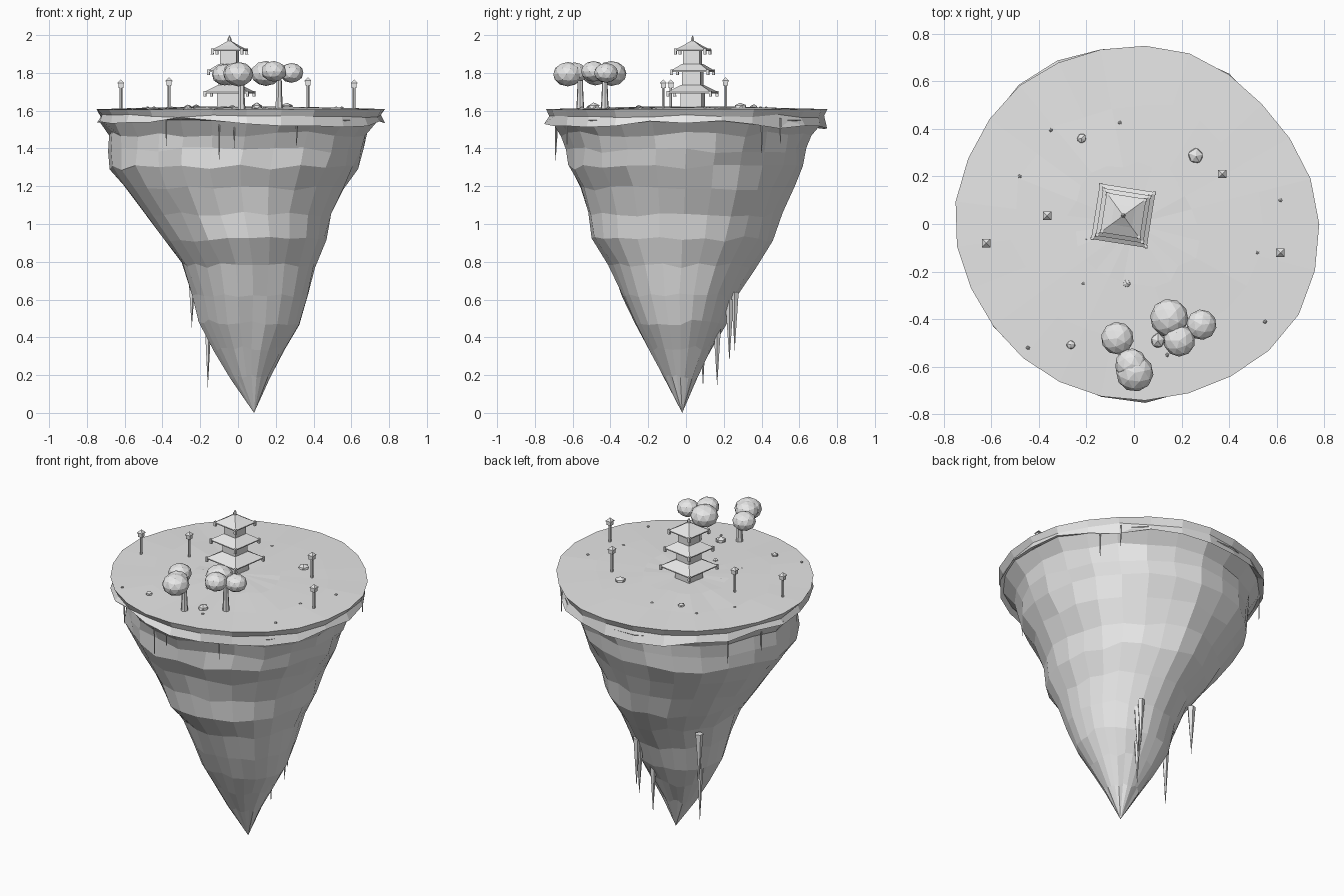
import bpy, bmesh, math, random
from mathutils import Vector, Matrix

if "Cube" in bpy.data.objects:
    bpy.data.objects.remove(bpy.data.objects["Cube"])

random.seed(4)
stone = bpy.data.materials.new("plain grey")
stone.diffuse_color = (0.8, 0.8, 0.8, 1)
stone.use_nodes = True
stone.node_tree.nodes["Principled BSDF"].inputs["Base Color"].default_value = stone.diffuse_color
SEG = 25


def finish(name, bm):
    bmesh.ops.recalc_face_normals(bm, faces=bm.faces)
    me = bpy.data.meshes.new(name)
    bm.to_mesh(me)
    bm.free()
    me.materials.append(stone)
    ob = bpy.data.objects.new(name, me)
    bpy.context.collection.objects.link(ob)
    return ob


def loft(bm, rings, end=None, cap=True):
    """Skin a list of point rings, closing the far end with a face or a fan."""
    loops = [[bm.verts.new(p) for p in r] for r in rings]
    n = len(loops[0])
    for a, b in zip(loops, loops[1:]):
        for i in range(n):
            bm.faces.new((a[i], a[(i + 1) % n], b[(i + 1) % n], b[i]))
    if cap:
        bm.faces.new(loops[0])
    if end is None:
        bm.faces.new(loops[-1])
    else:
        v = bm.verts.new(end)
        for i in range(n):
            bm.faces.new((loops[-1][i], loops[-1][(i + 1) % n], v))


def circle(cx, cy, z, r, n, rot=0.0):
    return [(cx + r * math.cos(rot + math.tau * i / n),
             cy + r * math.sin(rot + math.tau * i / n), z) for i in range(n)]


def turned(bm, x, y, profile, n=4, rot=math.pi / 4, tip=None):
    """Stack of (z, radius) rings about a vertical axis."""
    loft(bm, [circle(x, y, z, r, n, rot) for z, r in profile],
         end=None if tip is None else (x, y, tip))


def ball(bm, x, y, z, r, squash=1.0, sub=2, jitter=0.0):
    made = bmesh.ops.create_icosphere(bm, subdivisions=sub, radius=r)
    spin = Matrix.Rotation(random.uniform(0, 6), 3, 'Z')
    for v in made["verts"]:
        p = spin @ v.co * (1 + random.uniform(-jitter, jitter))
        v.co = Vector((x + p.x, y + p.y, z + p.z * squash))


def around(values, a):
    """Interpolate evenly spaced values around the full turn."""
    t = a / math.tau * len(values)
    i = int(t)
    f = t - i
    return values[i % len(values)] * (1 - f) + values[(i + 1) % len(values)] * f


# Hanging rock body: z, x min, x max, y min, y max
levels = [(1.55, -.75, .755, -.72, .725), (1.475, -.70, .685, -.655, .65),
          (1.39, -.69, .66, -.63, .63), (1.30, -.69, .63, -.63, .62),
          (1.19, -.61, .57, -.57, .56), (1.05, -.50, .50, -.52, .50),
          (.92, -.41, .47, -.50, .46), (.78, -.30, .41, -.41, .36),
          (.62, -.25, .37, -.34, .27), (.48, -.21, .33, -.27, .21),
          (.34, -.13, .25, -.20, .14), (.19, -.04, .17, -.12, .06)]
lean = [1, .985, 1, .985, 1, .92, 1, 1.02]
bm = bmesh.new()
rings = []
bumps = [random.uniform(-.015, .015) for _ in range(SEG)]
for z, x0, x1, y0, y1 in levels:
    ring = []
    for i in range(SEG):
        a = math.tau * i / SEG
        k = 1 + bumps[i] + random.uniform(-.02, .02)
        k *= 1 + (around(lean, a) - 1) * min(1, z / 1.1)
        ring.append(((x0 + x1) / 2 + (x1 - x0) / 2 * k * math.cos(a),
                     (y0 + y1) / 2 + (y1 - y0) / 2 * k * math.sin(a),
                     z + random.uniform(-.015, .015) * (z < 1.5)))
    rings.append(ring)
loft(bm, rings, end=(.085, -.02, 0), cap=False)
finish("rock_body", bm)

# Ground slab: pinched edge above a ragged drooping skirt
outline = [.778, .765, .745, .735, .745, .755, .748, .745,
           .75, .757, .745, .752, .758, .74, .73, .73,
           .732, .735, .742, .745, .755, .775, .79, .785]
bm = bmesh.new()
rings = []
for r, z, rag, wob in ((.955, 1.55, 0, 0), (.995, 1.533, .035, .02),
                       (.975, 1.572, .008, .008), (1, 1.607, .002, 0),
                       (.68, 1.614, .003, .03), (.35, 1.62, .002, .03)):
    ring = []
    for i in range(SEG):
        a = math.tau * i / SEG
        k = around(outline, a) * (r + random.uniform(-wob, wob))
        ring.append((k * math.cos(a), k * math.sin(a),
                     z + random.uniform(-rag, rag)))
    rings.append(ring)
loft(bm, rings, end=(0, 0, 1.622), cap=False)
finish("ground_slab", bm)

# Rock spikes: x, y, top z, tip z, radius
bm = bmesh.new()
for x, y, z1, z0, r in ((-.16, .09, .62, .13, .028), (-.245, .22, .76, .45, .025),
                        (.115, .165, .50, .14, .024), (.165, .23, .60, .27, .024),
                        (.165, .258, .64, .33, .022)):
    turned(bm, x, y, [(z1, r)], 5, 0, tip=z0)
finish("rock_spikes", bm)

# Hanging roots: x, y, lower z
bm = bmesh.new()
for x, y, z in ((-.10, -.69, 1.33), (-.02, -.685, 1.40), (-.38, -.59, 1.41),
                (.31, -.63, 1.40), (.59, .40, 1.36), (.52, .50, 1.41),
                (-.585, .42, 1.36), (-.665, .20, 1.38)):
    turned(bm, x, y, [(1.56, .005), (z + .06, .004)], 5, 0, tip=z)
finish("hanging_roots", bm)

# Three-tier pagoda
PX, PY, TURN = -.045, .035, math.radians(45 - 9)
R2 = math.sqrt(2)
bm = bmesh.new()
for z0, z1, h in ((1.60, 1.70, .057), (1.72, 1.815, .050), (1.835, 1.925, .044)):
    turned(bm, PX, PY, [(z0, h * R2), (z1, h * R2)], rot=TURN)
finish("pagoda_walls", bm)

bm = bmesh.new()
bells = bmesh.new()
for z, h, top, tip in ((1.692, .118, (1.735, .055), None),
                       (1.806, .101, (1.848, .048), None),
                       (1.916, .084, (1.945, .044), 1.975)):
    turned(bm, PX, PY, [(z, h * R2), (z + .006, h * R2), (top[0], top[1] * R2)],
           rot=TURN, tip=tip)
    for x, y, _ in circle(PX, PY, z, h * R2 - .006, 4, TURN):
        turned(bells, x, y, [(z - .018, .010), (z + .012, .009)], rot=TURN)
finish("pagoda_roofs", bm)
finish("corner_bells", bells)

bm = bmesh.new()
turned(bm, PX, PY, [(1.955, .010), (1.982, .010)], 6, 0, tip=2.0)
finish("roof_finial", bm)

# Post lanterns
bm = bmesh.new()
for x, y, z in ((-.62, -.08, 1.72), (-.365, .035, 1.732),
                (.37, .21, 1.732), (.615, -.12, 1.72)):
    turned(bm, x, y, [(1.60, .008), (z, .008)], 6, 0)
    turned(bm, x, y, [(z, .019), (z + .025, .019)])
    turned(bm, x, y, [(z + .023, .025), (z + .027, .025)], tip=z + .045)
finish("post_lanterns", bm)

# Trees
bm = bmesh.new()
for x, y in ((.018, -.56), (.217, -.43)):
    turned(bm, x, y, [(1.60, .022), (1.68, .017), (1.76, .015)], 7, 0)
finish("tree_trunks", bm)
bm = bmesh.new()
for x, y, z, r in ((-.07, -.48, 1.79, .069), (-.012, -.59, 1.80, .068),
                   (.003, -.625, 1.793, .079), (.148, -.395, 1.797, .081),
                   (.283, -.423, 1.80, .064), (.19, -.49, 1.808, .067)):
    ball(bm, x, y, z, r, .82)
finish("tree_crowns", bm)

# Boulders and pebbles
bm = bmesh.new()
for x, y, r in ((.26, .285, .036), (-.22, .36, .022), (-.03, -.25, .017),
                (-.265, -.507, .02), (.10, -.49, .033)):
    ball(bm, x, y, 1.617, r, .75, 1, .1)
for x, y in ((-.35, .395), (-.06, .425), (-.48, .2), (-.2, -.065), (-.215, -.25),
             (-.445, -.52), (.14, -.55), (.55, -.41), (.52, -.12), (.615, .1)):
    ball(bm, x, y, 1.616, .009, .8, 1)
finish("boulders", bm)
